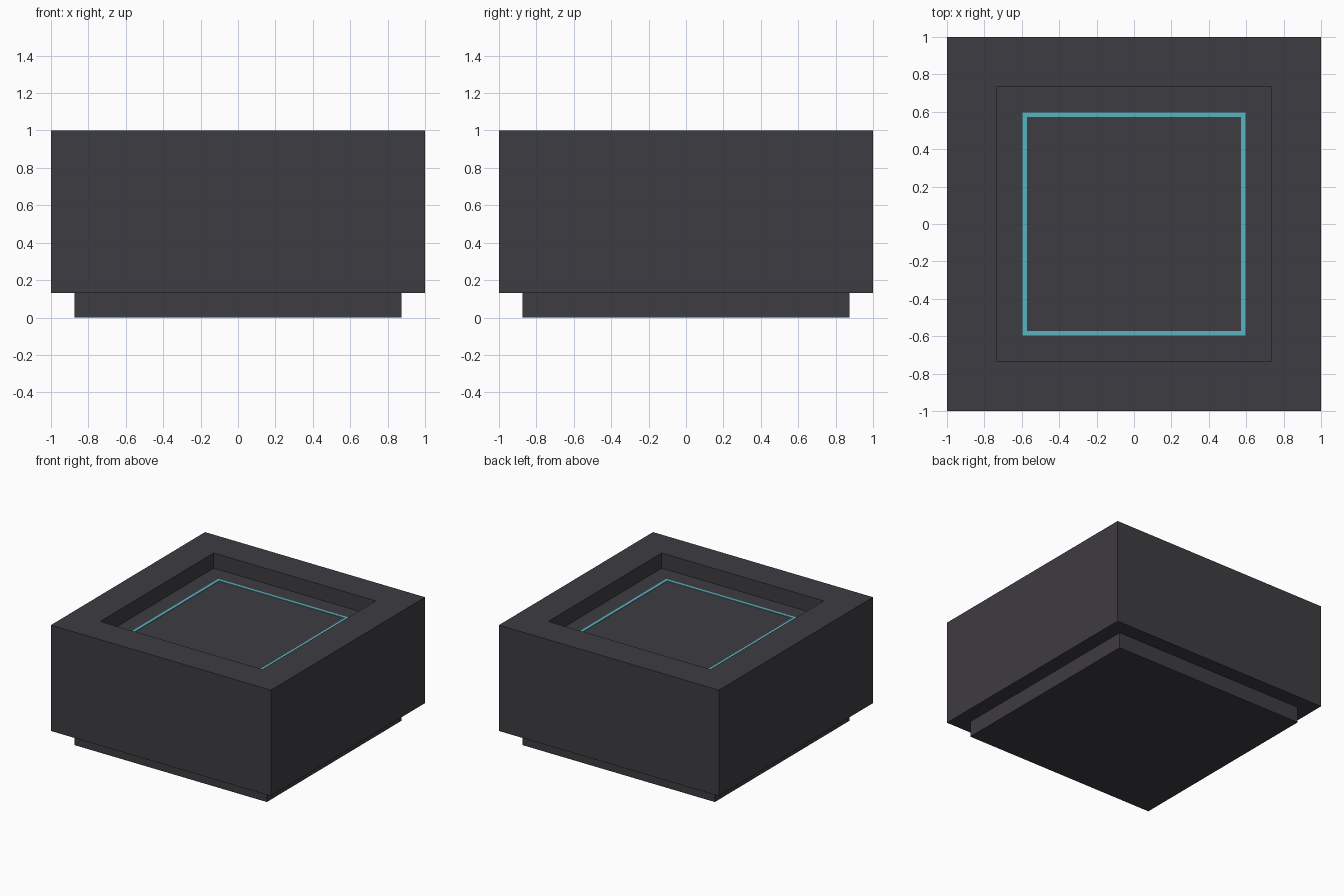
import bpy
import bmesh
from mathutils import Matrix

cube = bpy.data.objects.get("Cube")
if cube:
    bpy.data.objects.remove(cube, do_unlink=True)


def material(name, rgb):
    mat = bpy.data.materials.new(name)
    mat.use_nodes = True
    color = (*rgb, 1)
    mat.diffuse_color = color
    mat.node_tree.nodes["Principled BSDF"].inputs["Base Color"].default_value = color
    return mat


def box(bm, size, center):
    bmesh.ops.create_cube(bm, size=1, matrix=Matrix.Translation(center) @ Matrix.Diagonal((*size, 1)))


def finish(bm, name, mat):
    bmesh.ops.recalc_face_normals(bm, faces=bm.faces)
    mesh = bpy.data.meshes.new(name)
    bm.to_mesh(mesh)
    bm.free()
    mesh.materials.append(mat)
    obj = bpy.data.objects.new(name, mesh)
    bpy.context.collection.objects.link(obj)
    return obj


charcoal = material("charcoal", (0.048, 0.045, 0.053))
teal = material("teal", (0.098, 0.456, 0.539))

BASE_H = 0.13
FLOOR_Z = 0.875
RECESS = 0.627

# Plinth set in from the body
bm = bmesh.new()
box(bm, (1.75, 1.75, BASE_H), (0, 0, BASE_H / 2))
finish(bm, "plinth", charcoal)

# Main body with a square recess sunk into its top
bm = bmesh.new()
box(bm, (2, 2, 1 - BASE_H), (0, 0, (1 + BASE_H) / 2))
top = max(bm.faces, key=lambda f: f.calc_center_median().z)
bmesh.ops.inset_region(bm, faces=[top], thickness=1 - RECESS)
floor = bmesh.ops.extrude_discrete_faces(bm, faces=[top])["faces"][0]
for v in floor.verts:
    v.co.z = FLOOR_Z
finish(bm, "body", charcoal)

# Thin glowing border lying on the recess floor
OUTER, WIDTH, THICK = 0.595, 0.033, 0.004
bm = bmesh.new()
box(bm, (2 * OUTER, 2 * OUTER, THICK), (0, 0, FLOOR_Z + THICK / 2))
caps = [f for f in bm.faces if abs(f.normal.z) > 0.5]
bmesh.ops.inset_individual(bm, faces=caps, thickness=WIDTH)
bmesh.ops.bridge_loops(bm, edges=[e for f in caps for e in f.edges])
bmesh.ops.delete(bm, geom=caps, context="FACES_ONLY")
finish(bm, "light_border", teal)
